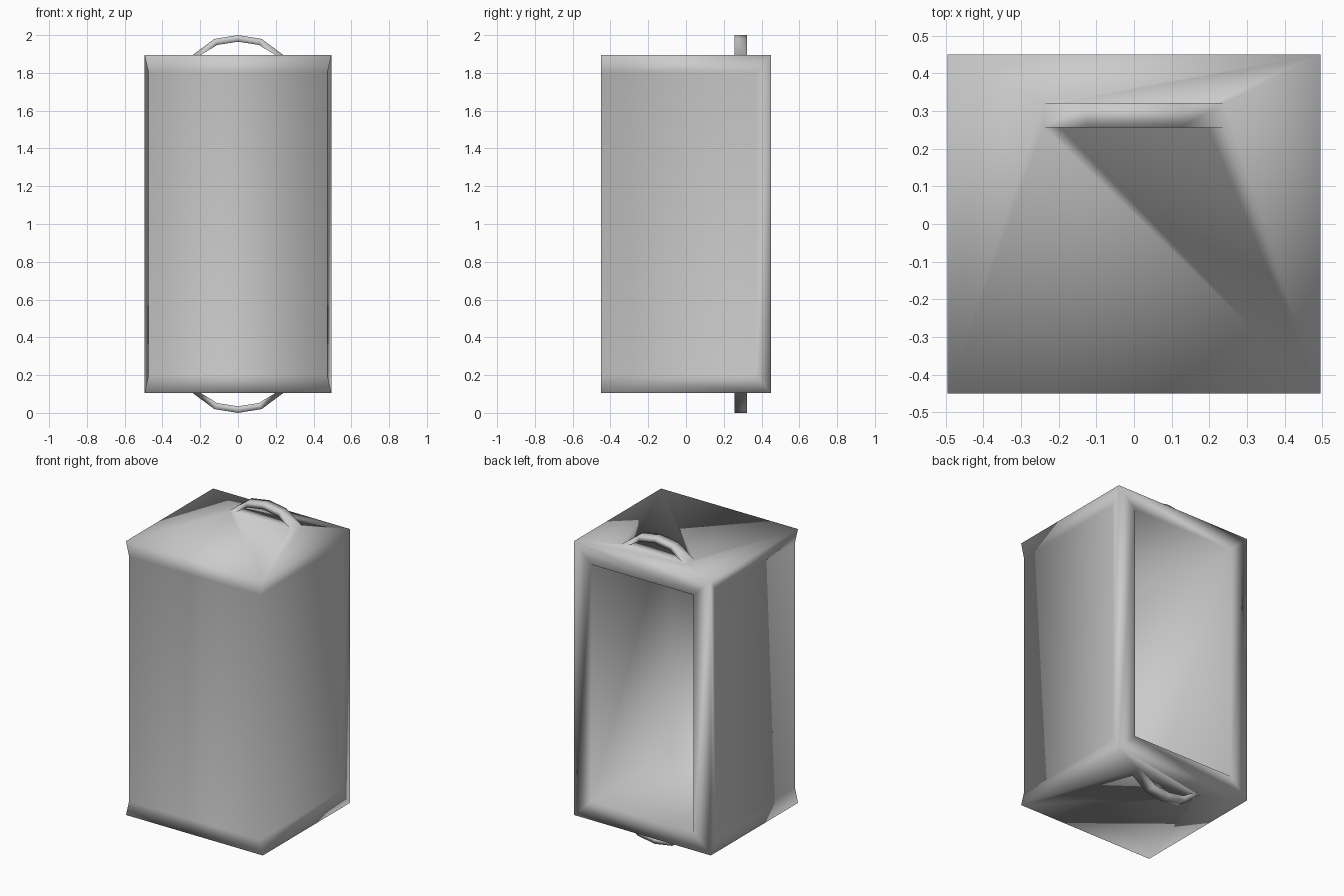
import bpy
import bmesh

cube = bpy.data.objects.get("Cube")
if cube:
    bpy.data.objects.remove(cube, do_unlink=True)

# Main sizes
W, D, H = 0.495, 0.45, 0.895        # outer half width, half depth, half height
PW, PB, PH = 0.473, 0.37, 0.80      # side panel: half width, back edge, half height
OW, OH, OD = 0.37, 0.775, -0.36     # back opening: half width, half height, floor depth
HF, HB = 0.257, 0.322               # handle front and back
MID = 1.0                           # mid height

bm = bmesh.new()
cache = {}


def vert(p):
    """Share one vertex for each position so shading flows across parts."""
    key = tuple(round(c, 4) for c in p)
    if key not in cache:
        cache[key] = bm.verts.new((p[0], p[1], p[2] + MID))
    return cache[key]


def face(*points):
    bm.faces.new([vert(p) for p in points])


def wall(a, b):
    """Band of quads between two matching closed loops."""
    n = len(a)
    for i in range(n):
        j = (i + 1) % n
        face(a[i], a[j], b[j], b[i])


def rect_xz(w, y, h):
    return [(-w, y, -h), (w, y, -h), (w, y, h), (-w, y, h)]


# Front panel
face(*rect_xz(PW, -D, PH))

# Side panels with flared borders at the back, top and bottom
for s in (1, -1):
    face((s * PW, -D, -PH), (s * PW, PB, -PH), (s * PW, PB, PH), (s * PW, -D, PH))
    face((s * PW, PB, -PH), (s * W, D, -H), (s * W, D, H), (s * PW, PB, PH))
    for t in (1, -1):
        face((s * PW, -D, t * PH), (s * PW, PB, t * PH), (s * W, D, t * H), (s * W, -D, t * H))

# Back rim and the deep compartment behind it
wall(rect_xz(W, D, H), rect_xz(OW, D, OH))
wall(rect_xz(OW, D, OH), rect_xz(OW, OD, OH))
face(*rect_xz(OW, OD, OH))

# Handle arch, outer and inner outlines
outer = [(-0.24, H), (-0.125, 0.98), (0, 1.0), (0.125, 0.98), (0.24, H)]
inner = [(-0.197, H), (-0.11, 0.948), (0, 0.965), (0.11, 0.948), (0.197, H)]

for t in (1, -1):
    def at(p, y):
        return (p[0], y, t * p[1])

    # Front lip
    face((-PW, -D, t * PH), (PW, -D, t * PH), (W, -D, t * H), (-W, -D, t * H))

    # End plate running from the corners to the handle feet
    fl, fr, bl, br = [(x, y, t * H) for y in (-D, D) for x in (-W, W)]
    feet = [outer[0], inner[0], inner[-1], outer[-1]]
    face(fl, fr, *[at(p, HF) for p in reversed(feet)])
    face(bl, br, *[at(p, HB) for p in reversed(feet)])
    face(fl, bl, at(outer[0], HB), at(outer[0], HF))
    face(fr, br, at(outer[-1], HB), at(outer[-1], HF))
    face(at(inner[0], HF), at(inner[-1], HF), at(inner[-1], HB), at(inner[0], HB))

    # Arched handle
    for i in range(len(outer) - 1):
        o, p, q, r = outer[i], outer[i + 1], inner[i + 1], inner[i]
        face(at(o, HF), at(p, HF), at(p, HB), at(o, HB))
        face(at(r, HF), at(q, HF), at(q, HB), at(r, HB))
        for y in (HF, HB):
            face(at(o, y), at(p, y), at(q, y), at(r, y))

bmesh.ops.recalc_face_normals(bm, faces=bm.faces[:])
for f in bm.faces:
    f.smooth = True

mesh = bpy.data.meshes.new("case_with_handles")
bm.to_mesh(mesh)
bm.free()

# Single grey material
grey = bpy.data.materials.new("plain_grey")
grey.use_nodes = True
colour = (0.6, 0.6, 0.6, 1)
grey.diffuse_color = colour
for node in grey.node_tree.nodes:
    if node.type == 'BSDF_PRINCIPLED':
        node.inputs["Base Color"].default_value = colour
mesh.materials.append(grey)

case = bpy.data.objects.new("case_with_handles", mesh)
bpy.context.scene.collection.objects.link(case)
